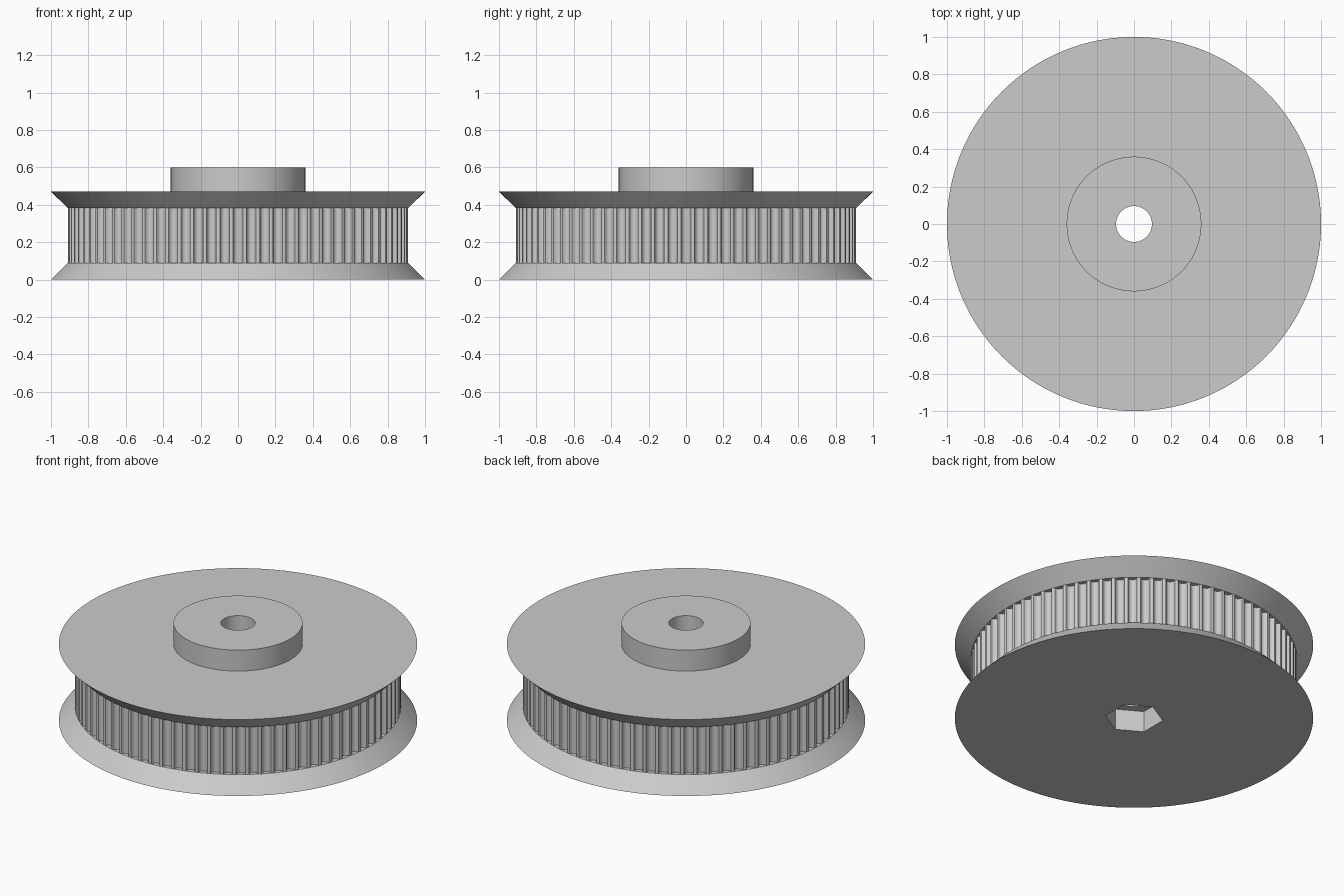
import bpy
import bmesh
from math import cos, sin, pi, tau

TEETH = 80
SEGMENTS = TEETH * 2
DRUM_R, BORE_R, HUB_R = 0.91, 0.096, 0.36
DRUM_LOW, DRUM_HIGH = 0.09, 0.382
DECK_Z, TOP_Z = 0.471, 0.6

cube = bpy.data.objects.get("Cube")
if cube:
    bpy.data.objects.remove(cube, do_unlink=True)

grey = bpy.data.materials.new("light_grey")
grey.use_nodes = True
grey.diffuse_color = (0.6, 0.6, 0.6, 1)
grey.node_tree.nodes["Principled BSDF"].inputs["Base Color"].default_value = (0.6, 0.6, 0.6, 1)


def add_object(name, bm):
    bmesh.ops.recalc_face_normals(bm, faces=bm.faces)
    mesh = bpy.data.meshes.new(name)
    bm.to_mesh(mesh)
    bm.free()
    mesh.materials.append(grey)
    obj = bpy.data.objects.new(name, mesh)
    bpy.context.collection.objects.link(obj)
    return obj


def lathe(name, profile):
    """Revolve a closed (radius, z) profile about the z axis."""
    bm = bmesh.new()
    rings = []
    for i in range(SEGMENTS):
        a = tau * i / SEGMENTS - pi / 2
        rings.append([bm.verts.new((r * cos(a), r * sin(a), z)) for r, z in profile])
    for i in range(SEGMENTS):
        here, after = rings[i], rings[(i + 1) % SEGMENTS]
        for j in range(len(profile)):
            k = (j + 1) % len(profile)
            bm.faces.new((here[j], after[j], after[k], here[k]))
    return add_object(name, bm)


def add_prism(bm, outline, low, high):
    """Extrude an (x, y) outline between two heights."""
    bottom = [bm.verts.new((x, y, low)) for x, y in outline]
    top = [bm.verts.new((x, y, high)) for x, y in outline]
    bm.faces.new(bottom[::-1])
    bm.faces.new(top)
    for i in range(len(outline)):
        k = (i + 1) % len(outline)
        bm.faces.new((bottom[i], bottom[k], top[k], top[i]))


def cut(target, cutter):
    cutter.hide_render = True
    mod = target.modifiers.new("cut", 'BOOLEAN')
    mod.operation = 'DIFFERENCE'
    mod.solver = 'EXACT'
    mod.object = cutter
    bpy.context.view_layer.update()
    bpy.context.view_layer.objects.active = target
    bpy.ops.object.modifier_apply(modifier=mod.name)
    bpy.data.objects.remove(cutter, do_unlink=True)


# Body: sharp flared flanges, drum, hub and through bore
pulley = lathe("belt_pulley", [
    (BORE_R, 0), (1, 0), (DRUM_R, DRUM_LOW), (DRUM_R, DRUM_HIGH),
    (1, DECK_Z), (HUB_R, DECK_Z), (HUB_R, TOP_Z), (BORE_R, TOP_Z)])

# Rounded belt grooves around the drum: (half width, depth)
half = [(0.030, -0.02), (0.030, 0.0005), (0.026, 0.002), (0.0243, 0.006),
        (0.0222, 0.0125), (0.0185, 0.0195), (0.0101, 0.0255)]
groove = half + [(0, 0.0275)] + [(-w, d) for w, d in reversed(half)]
bm = bmesh.new()
for i in range(TEETH):
    a = tau * i / TEETH - pi / 2
    outline = [((DRUM_R - d) * cos(a) - w * sin(a),
                (DRUM_R - d) * sin(a) + w * cos(a)) for w, d in groove]
    add_prism(bm, outline, DRUM_LOW, DRUM_HIGH)
cut(pulley, add_object("groove_cutter", bm))

# Hexagonal nut pocket in the underside
bm = bmesh.new()
hexagon = [(0.162 * cos(pi / 6 + i * pi / 3), 0.162 * sin(pi / 6 + i * pi / 3)) for i in range(6)]
add_prism(bm, hexagon, -0.1, 0.13)
cut(pulley, add_object("nut_pocket_cutter", bm))

# Smooth the round walls, keep the edges crisp
bpy.ops.object.select_all(action='DESELECT')
pulley.select_set(True)
bpy.context.view_layer.objects.active = pulley
bpy.ops.object.shade_smooth_by_angle(angle=pi / 6)
